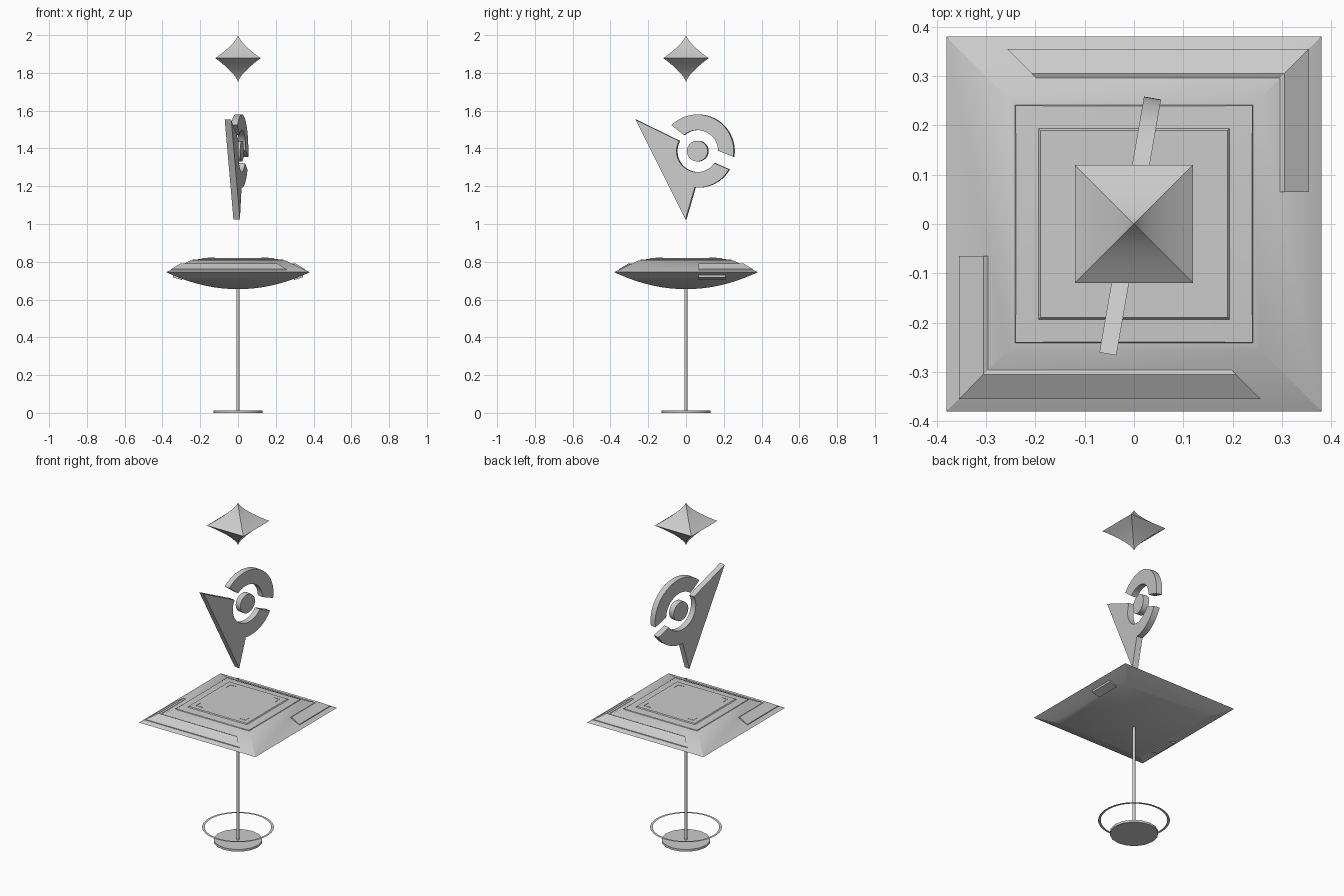
import bpy, bmesh, math

if "Cube" in bpy.data.objects:
    bpy.data.objects.remove(bpy.data.objects["Cube"])

grey = bpy.data.materials.new("plain_grey")
grey.use_nodes = True
grey.diffuse_color = (0.6, 0.6, 0.6, 1)
grey.node_tree.nodes["Principled BSDF"].inputs["Base Color"].default_value = (0.6, 0.6, 0.6, 1)


def finish(name, bm, smooth=None, recalc=True):
    if recalc:
        bmesh.ops.recalc_face_normals(bm, faces=bm.faces)
    mesh = bpy.data.meshes.new(name)
    bm.to_mesh(mesh)
    bm.free()
    obj = bpy.data.objects.new(name, mesh)
    bpy.context.collection.objects.link(obj)
    mesh.materials.append(grey)
    if smooth:
        bpy.ops.object.select_all(action='DESELECT')
        obj.select_set(True)
        bpy.context.view_layer.objects.active = obj
        bpy.ops.object.shade_smooth_by_angle(angle=math.radians(smooth))
    return obj


def skin(name, loops, smooth=None):
    """Closed solid through a row of matching loops of points."""
    bm = bmesh.new()
    rows = [[bm.verts.new(p) for p in loop] for loop in loops]
    for a, b in zip(rows, rows[1:]):
        for i in range(len(a)):
            j = (i + 1) % len(a)
            bm.faces.new((a[i], a[j], b[j], b[i]))
    bm.faces.new(rows[0])
    bm.faces.new(rows[-1])
    bmesh.ops.remove_doubles(bm, verts=bm.verts, dist=1e-5)
    return finish(name, bm, smooth)


def square_loft(name, profile, smooth=None):
    return skin(name, [[(-r, -r, z), (r, -r, z), (r, r, z), (-r, r, z)] for r, z in profile], smooth)


def cylinder(name, radius, z0, z1, sides):
    bm = bmesh.new()
    geo = bmesh.ops.create_cone(bm, cap_ends=True, segments=sides, radius1=radius,
                                radius2=radius, depth=z1 - z0)
    bmesh.ops.translate(bm, verts=geo["verts"], vec=(0, 0, (z0 + z1) / 2))
    return finish(name, bm, 40)


# Base disc, pole and flat floating ring
cylinder("base_disc", 0.13, 0, 0.013, 16)
cylinder("pole", 0.008, 0.01, 0.67, 12)
bm = bmesh.new()
steps = 48
rings = [[bm.verts.new((r * math.cos(math.tau * i / steps), r * math.sin(math.tau * i / steps), 0.085))
          for i in range(steps)] for r in (0.178, 0.192)]
for i in range(steps):
    j = (i + 1) % steps
    bm.faces.new((rings[0][i], rings[1][i], rings[1][j], rings[0][j]))
finish("floating_ring", bm, recalc=False)

# Square dish: curved underside, sloped rim and stepped top
RIM, RIM_Z = 0.38, 0.745
under = [(RIM * k / 10, 0.655 + 0.09 * (k / 10) ** 2) for k in range(1, 11)]
top = [(0.255, 0.805), (0.241, 0.808), (0.239, 0.811), (0.194, 0.815), (0.19, 0.82)]
square_loft("dish", under + top, 25)


# Thin corner brackets on the dish top
def bracket(name, size, arm, z, turn):
    w, h = 0.003, 0.002
    path = [(size - arm, size), (size, size), (size, size - arm)]
    inner = [(size - arm, size - w), (size - w, size - w), (size - w, size - arm)]
    obj = skin(name, [[(*p, z), (*q, z), (*q, z + h), (*p, z + h)] for p, q in zip(path, inner)])
    obj.rotation_euler.z = turn


for k in range(4):
    bracket("outer_bracket", 0.24, 0.055, 0.81, k * math.pi / 2)
    bracket("inner_bracket", 0.162, 0.04, 0.8195, k * math.pi / 2)

# Raised corner bands on the rim and small plates on the underside, in opposite pairs
band = [(0.295, 0.775), (0.296, 0.787), (0.305, 0.791), (0.355, 0.761), (0.356, 0.75)]
plate = [(0.297, 0.72), (0.297, 0.704), (0.345, 0.718), (0.345, 0.735)]
stations = [lambda r: (r - 0.098, -r), lambda r: (-r, -r), lambda r: (-r, -0.065)]
for turn in (0, math.pi):
    obj = skin("rim_band", [[(*s(r), z) for r, z in band] for s in stations])
    obj.rotation_euler.z = turn
    obj = skin("underside_plate", [[(-r, y, z) for r, z in plate] for y in (-0.21, -0.065)])
    obj.rotation_euler.z = turn

# Crest: pointed body, upper arc and centre disc, cut from one thick sheet
CY, CZ, INNER, OUTER = 0.063, 1.386, 0.111, 0.194


def arc(radius, start, end, count=20):
    angles = [math.radians(start + (end - start) * i / count) for i in range(count + 1)]
    return [(CY + radius * math.cos(a), CZ + radius * math.sin(a)) for a in angles]


def crest_part(name, outline):
    obj = skin(name, [[(x, y * 1.01, z) for y, z in outline] for x in (-0.0175, 0.0175)], 35)
    obj.rotation_euler.z = math.radians(-9.9)
    obj.location.x = -0.007


crest_part("crest_body", [(-0.265, 1.552)] + arc(INNER, 151, 325) + arc(OUTER, 330, 266) + [(0, 1.025)])
crest_part("crest_arc", arc(OUTER, 135, -9) + arc(INNER, 1, 130))
crest_part("crest_disc", arc(0.055, 0, 348, 29))

# Floating diamond with concave sides
N = 9
curve = [(0.12 * (1 - t) ** 1.45, t) for t in (i / N for i in range(N + 1))]
lower = [(max(r, 1e-6), 1.878 - 0.128 * t) for r, t in reversed(curve)]
upper = [(max(r, 1e-6), 1.878 + 0.122 * t) for r, t in curve[1:]]
bm = bmesh.new()
tip_low, tip_high = bm.verts.new((0, 0, 1.75)), bm.verts.new((0, 0, 2))
rows = [[bm.verts.new((sx * r, sy * r, z)) for sx, sy in ((-1, -1), (1, -1), (1, 1), (-1, 1))]
        for r, z in (lower + upper)[1:-1]]
for i in range(4):
    j = (i + 1) % 4
    bm.faces.new((tip_low, rows[0][j], rows[0][i]))
    bm.faces.new((tip_high, rows[-1][i], rows[-1][j]))
    for a, b in zip(rows, rows[1:]):
        bm.faces.new((a[i], a[j], b[j], b[i]))
finish("floating_diamond", bm, 25)
